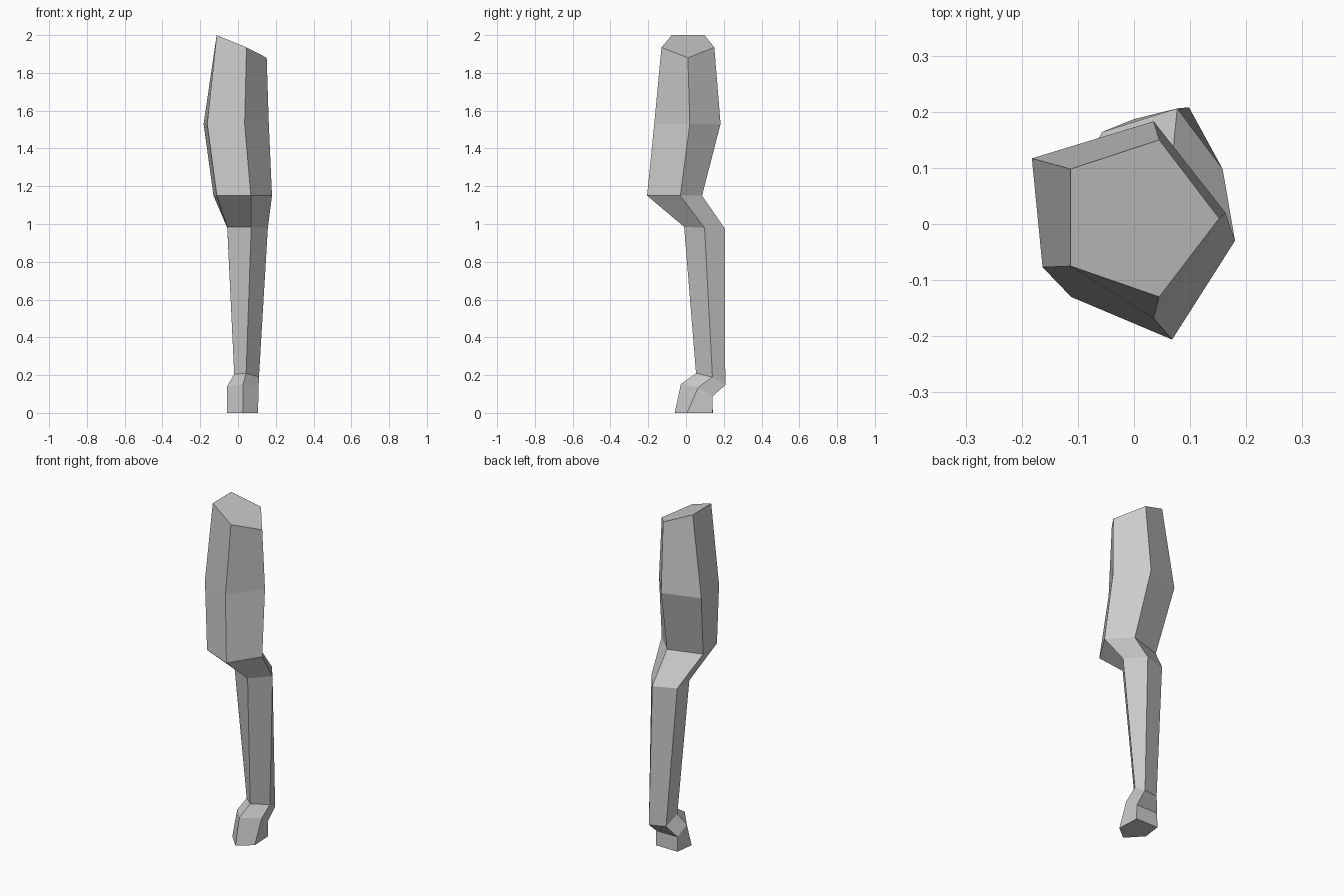
import bpy, bmesh

# Five-sided cross-sections from hip to sole, each ordered:
# front-left, front, right, back, back-left
sections = [
    # hip cut
    [(-.113, -.075, 2), (.045, -.13, 1.935), (.152, .01, 1.88), (.045, .15, 1.935), (-.113, .098, 2)],
    # thigh
    [(-.163, -.077, 1.53), (.035, -.168, 1.53), (.163, .02, 1.53), (.035, .183, 1.53), (-.182, .117, 1.53)],
    # above knee
    [(-.112, -.13, 1.15), (.068, -.206, 1.15), (.18, -.03, 1.15), (.065, .085, 1.15), (-.13, .025, 1.15)],
    # below knee
    [(-.057, .05, .985), (.07, -.01, .985), (.158, .098, .98), (.077, .206, .975), (-.057, .164, .98)],
    # ankle
    [(-.02, .11, .205), (.043, .053, .21), (.111, .14, .19), (.098, .208, .147), (.0, .187, .155)],
    # top of foot
    [(-.058, .075, .14), (.027, -.027, .153), (.109, .065, .135), (.097, .14, .087), (-.043, .14, .087)],
    # sole
    [(-.058, .03, 0), (.025, -.06, 0), (.106, .005, 0), (.1, .14, 0), (-.043, .142, 0)],
]


def loft(name, rings):
    bm = bmesh.new()
    loops = [[bm.verts.new(p) for p in ring] for ring in rings]
    for a, b in zip(loops, loops[1:]):
        for i in range(len(a)):
            j = (i + 1) % len(a)
            bm.faces.new((a[i], b[i], b[j], a[j]))
    bm.faces.new(loops[0])
    bm.faces.new(loops[-1][::-1])
    bmesh.ops.recalc_face_normals(bm, faces=bm.faces)
    mesh = bpy.data.meshes.new(name)
    bm.to_mesh(mesh)
    bm.free()
    obj = bpy.data.objects.new(name, mesh)
    bpy.context.collection.objects.link(obj)
    return obj


# Leg: one continuous low-poly tube with closed ends
loft("leg", sections)
